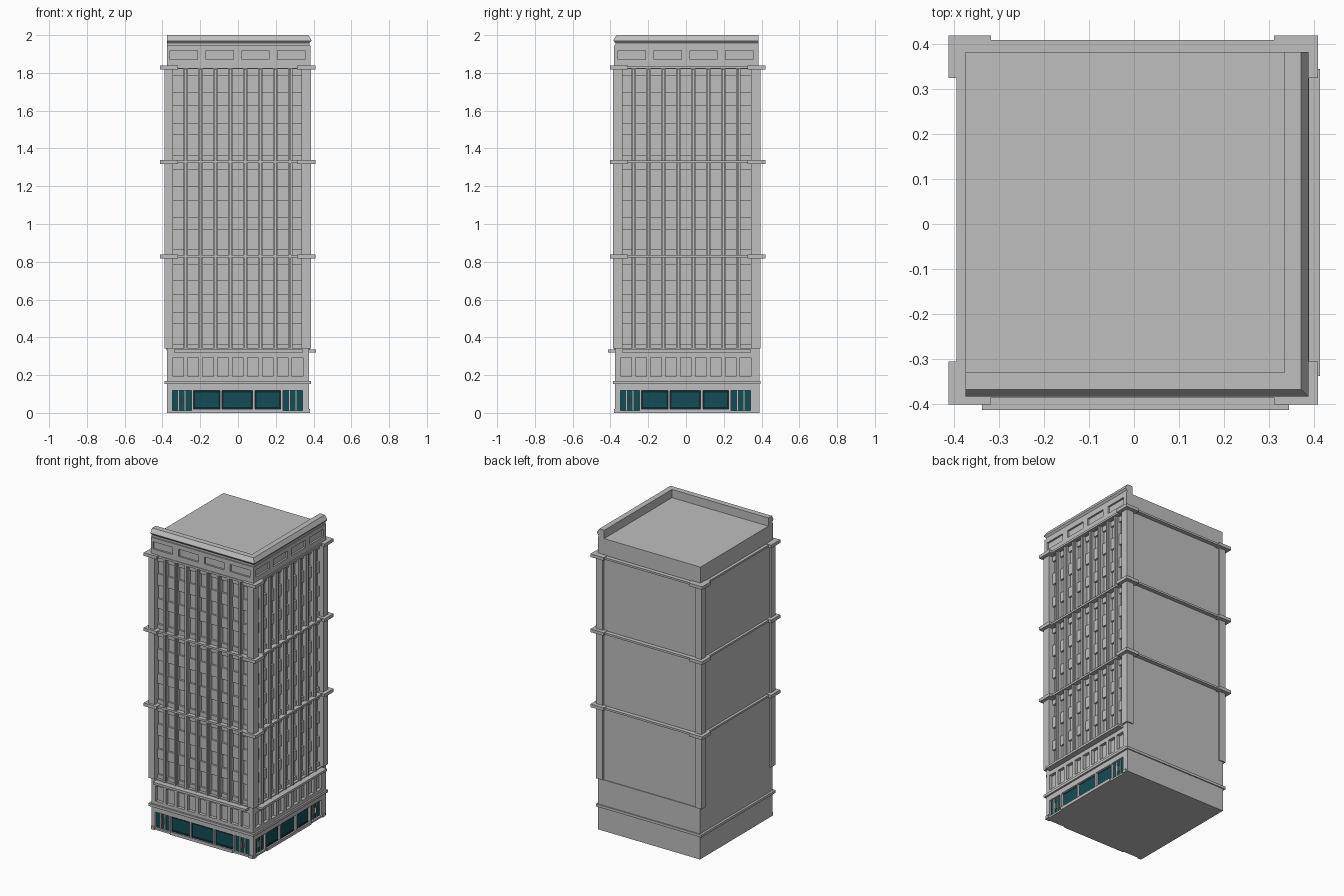
import bpy, bmesh

if "Cube" in bpy.data.objects:
    bpy.data.objects.remove(bpy.data.objects["Cube"])


def material(name, rgb):
    m = bpy.data.materials.new(name)
    m.use_nodes = True
    m.diffuse_color = (*rgb, 1)
    m.node_tree.nodes["Principled BSDF"].inputs["Base Color"].default_value = (*rgb, 1)
    return m


STONE = material("pale grey stone", (0.52, 0.52, 0.52))
GLASS = material("teal glass", (0.006, 0.075, 0.09))
FRAME = material("dark teal frame", (0.003, 0.022, 0.027))


def finish(name, bm, mat):
    bmesh.ops.recalc_face_normals(bm, faces=bm.faces)
    mesh = bpy.data.meshes.new(name)
    bm.to_mesh(mesh)
    bm.free()
    mesh.materials.append(mat)
    bpy.context.scene.collection.objects.link(bpy.data.objects.new(name, mesh))


def boxes(name, items, mat=STONE):
    """Each item is ((x0, x1), (y0, y1), (z0, z1))."""
    bm = bmesh.new()
    for item in items:
        verts = bmesh.ops.create_cube(bm, size=1)["verts"]
        for v in verts:
            v.co = [a + (b - a) * (c + 0.5) for (a, b), c in zip(item, v.co)]
    finish(name, bm, mat)


def on_side(side, u, z, d):
    """Box on a street side: u along the wall, d outward from the centre."""
    if side == "front":
        return (u, (-d[1], -d[0]), z)
    return (d, u, z)


def pierced_wall(u, z, openings, oz, d):
    """Wall pieces surrounding a row of openings, as (u, z, d)."""
    edges = [u[0]] + [e for o in openings for e in o] + [u[1]]
    posts = [((a, b), oz, d) for a, b in zip(edges[::2], edges[1::2])]
    return [(u, (z[0], oz[0]), d), (u, (oz[1], z[1]), d)] + posts


# Main masses, with the street sides set back behind their facades
boxes("ground_core", [((-0.375, 0.355), (-0.355, 0.388), (0, 0.34))])
boxes("tower_core", [((-0.378, 0.345), (-0.345, 0.383), (0.33, 1.83))])
boxes("top_core", [((-0.375, 0.37), (-0.37, 0.383), (1.82, 1.945))])

# Corner pillars
xs = [(-0.39, -0.343), (0.337, 0.387)]
ys = [(-0.387, -0.337), (0.345, 0.395)]
boxes("corner_pillars", [(x, y, (0.34, 1.83)) for x in xs for y in ys])

# Horizontal bands with heavier corner blocks
band_parts = []
for z in (0.82, 1.32, 1.82):
    band_parts.append(((-0.395, 0.39), (-0.386, 0.41), (z + 0.002, z + 0.015)))
    for x in ((-0.413, -0.318), (0.312, 0.41)):
        for y in ((-0.402, -0.306), (0.325, 0.42)):
            band_parts.append((x, y, (z - 0.003, z + 0.018)))
boxes("tower_bands", band_parts)
boxes("ground_band", [((-0.39, 0.387), (-0.387, 0.395), (0.153, 0.17))])

PITCH = 0.079
bays = [-0.317 + PITCH * i for i in range(9)]
shops = [(-0.235, -0.095), (-0.085, 0.077), (0.09, 0.225)]
doors = [(-0.348, -0.247), (0.237, 0.342)]

for side in ("front", "right"):
    def part(name, items, mat=STONE):
        boxes(side + "_" + name, [on_side(side, *i) for i in items], mat)

    far = 0.375 if side == "front" else 0.388

    # Ground floor wall, plinth and second storey wall
    part("shop_wall", pierced_wall((-0.375, far), (0, 0.155),
         [doors[0]] + shops + [doors[1]], (0.012, 0.118), (0.35, 0.375)))
    part("plinth", [((a, b), (0, 0.02), (0.37, 0.382))
         for a, b in ((-0.375, -0.35), (-0.235, 0.227), (0.345, 0.375))])
    part("second_storey_wall", pierced_wall((-0.375, far), (0.17, 0.34),
         [(u - 0.028, u + 0.028) for u in bays], (0.192, 0.293), (0.35, 0.376)))
    part("second_storey_ledge", [((-0.338, 0.345), (0.32, 0.335), (0.35, 0.414))])

    # Shop windows: dark frame with a glass pane in front
    part("shop_frames", [(s, (0.012, 0.118), (0.35, 0.360)) for s in shops], FRAME)
    part("shop_panes", [((a + 0.008, b - 0.008), (0.03, 0.108), (0.358, 0.364))
         for a, b in shops], GLASS)

    # Paired doors with posts and pull handles
    leaves, posts, handles = [], [], []
    for a, b in doors:
        leaves.append(((a, b), (0.01, 0.118), (0.35, 0.361)))
        third = (b - a) / 3
        for k in (1, 2):
            c = a + third * k
            posts.append(((c - 0.003, c + 0.003), (0.01, 0.118), (0.35, 0.366)))
            outer = c + (0.010 if k == 1 else -0.010)
            handles.append(((outer - 0.002, outer + 0.002), (0.045, 0.085), (0.36, 0.370)))
    part("doors", leaves, GLASS)
    part("door_posts", posts)
    part("door_handles", handles)

    # Slim piers, each with a narrower rib on its face
    piers = []
    for u in bays[:-1]:
        c = u + PITCH / 2
        piers.append(((c - 0.012, c + 0.012), (0.335, 1.82), (0.34, 0.372)))
        piers.append(((c - 0.006, c + 0.006), (0.335, 1.82), (0.37, 0.382)))
    part("piers", piers)

    # Spandrels between the recessed windows of every tower section
    spandrels = []
    for z in (0.335, 0.835, 1.335):
        for low, high in ((0, 0.03), (0.135, 0.2), (0.29, 0.365), (0.45, 0.487)):
            spandrels.append(((-0.345, 0.345), (z + low, z + high), (0.34, 0.358)))
    part("spandrels", spandrels)

    # Top storey wall with four sunken panels
    panels = [(-0.36 + 0.19 * i, -0.215 + 0.19 * i) for i in range(4)]
    part("top_wall", pierced_wall((-0.375, 0.383), (1.835, 1.945), panels,
         (1.87, 1.918), (0.36, 0.382)))

# Cornice swept along the two street sides with a mitred corner
profile = [(0.331, 1.94), (0.331, 2.0), (0.368, 2.0), (0.384, 1.975),
           (0.384, 1.97), (0.374, 1.958), (0.374, 1.94)]
bm = bmesh.new()
rings = []
for place in (lambda d: (-0.375, -d), (lambda d: (d + 0.004, -d)), (lambda d: (d + 0.004, 0.383))):
    rings.append([bm.verts.new((*place(d), z)) for d, z in profile])
n = len(profile)
for a, b in zip(rings, rings[1:]):
    for i in range(n):
        j = (i + 1) % n
        bm.faces.new((a[i], a[j], b[j], b[i]))
bm.faces.new(rings[0])
bm.faces.new(rings[-1])
finish("roof_cornice", bm, STONE)
